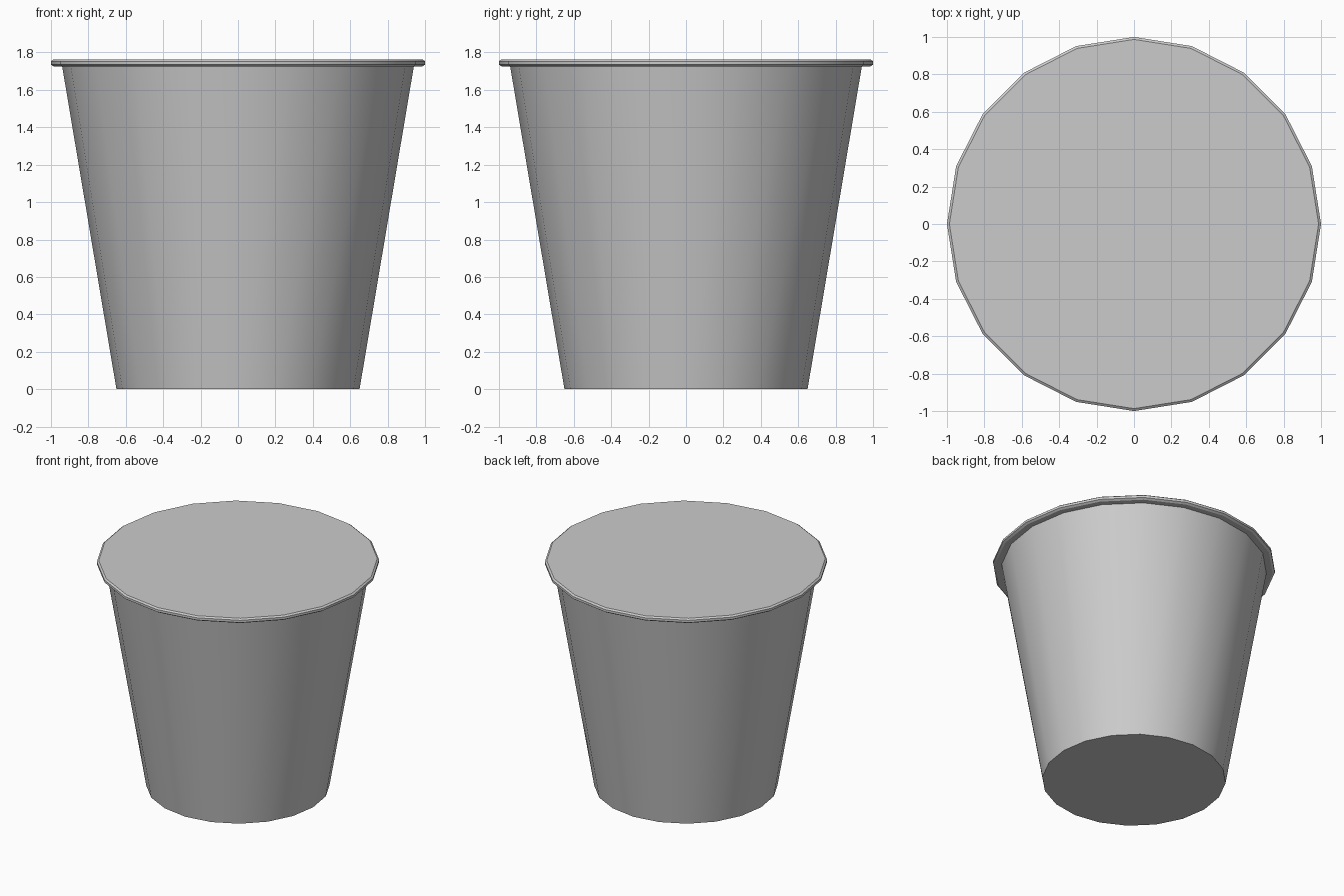
import bpy, bmesh, math

if "Cube" in bpy.data.objects:
    bpy.data.objects.remove(bpy.data.objects["Cube"])

SIDES = 20


def turned(name, profile):
    """Closed solid turned around z from (radius, height) points, bottom to top."""
    bm = bmesh.new()
    rings = []
    for r, z in profile:
        rings.append([bm.verts.new((r * math.cos(2 * math.pi * i / SIDES),
                                    r * math.sin(2 * math.pi * i / SIDES), z))
                      for i in range(SIDES)])
    for low, high in zip(rings, rings[1:]):
        for i in range(SIDES):
            j = (i + 1) % SIDES
            bm.faces.new((low[i], low[j], high[j], high[i]))
    bm.faces.new(rings[0][::-1])
    bm.faces.new(rings[-1])
    mesh = bpy.data.meshes.new(name)
    bm.to_mesh(mesh)
    bm.free()
    obj = bpy.data.objects.new(name, mesh)
    bpy.context.collection.objects.link(obj)
    bpy.ops.object.select_all(action='DESELECT')
    obj.select_set(True)
    bpy.context.view_layer.objects.active = obj
    bpy.ops.object.shade_smooth_by_angle(angle=math.radians(30))
    return obj


# Tapered tub with the flared rim and flat sealed top
turned("tub_with_sealed_rim", [
    (0.65, 0.0),
    (0.94, 1.725),
    (0.985, 1.725),
    (1.0, 1.735),
    (1.0, 1.753),
    (0.987, 1.763),
])
